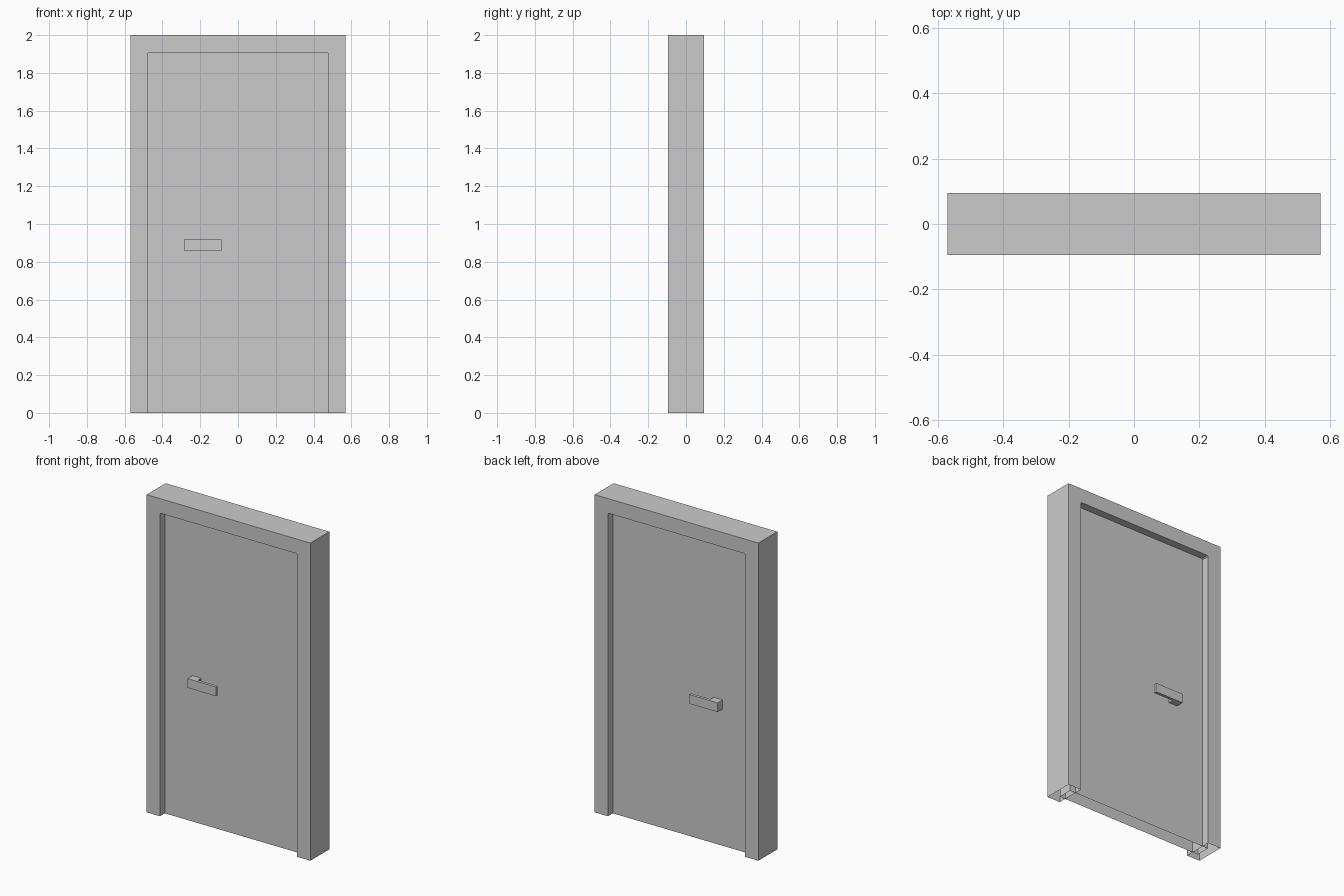
import bpy, bmesh

if "Cube" in bpy.data.objects:
    bpy.data.objects.remove(bpy.data.objects["Cube"])

DEPTH = 0.094      # half depth of the frame
SLAB = 0.045       # half thickness of the door slab


def prism(name, outline, axis, lo, hi, open_bottom=False):
    """Extrude a 2D outline along y (outline in x,z) or z (outline in x,y)."""
    bm = bmesh.new()
    place = (lambda a, b, t: (a, t, b)) if axis == 'y' else (lambda a, b, t: (a, b, t))
    face = bm.faces.new([bm.verts.new(place(a, b, lo)) for a, b in outline])
    ext = bmesh.ops.extrude_face_region(bm, geom=[face], use_keep_orig=True)
    verts = [g for g in ext['geom'] if isinstance(g, bmesh.types.BMVert)]
    offset = (0, hi - lo, 0) if axis == 'y' else (0, 0, hi - lo)
    bmesh.ops.translate(bm, verts=verts, vec=offset)
    bmesh.ops.recalc_face_normals(bm, faces=bm.faces)
    if open_bottom:
        floor = [f for f in bm.faces if all(abs(v.co.z) < 1e-5 for v in f.verts)]
        bmesh.ops.delete(bm, geom=floor, context='FACES_ONLY')
    mesh = bpy.data.meshes.new(name)
    bm.to_mesh(mesh)
    bm.free()
    obj = bpy.data.objects.new(name, mesh)
    bpy.context.collection.objects.link(obj)
    return obj


# Frame: inverted U with tiny chamfers in the upper inside corners
half = [(0.57, 2.0), (0.57, 0.0), (0.478, 0.0), (0.478, 1.902), (0.472, 1.908)]
frame = half + [(-x, z) for x, z in reversed(half)]
prism("door_frame", frame, 'y', -DEPTH, DEPTH, open_bottom=True)

# Door slab: let into the frame on both sides and at the top
slab = [(-0.517, 0), (0.517, 0), (0.517, 1.947), (-0.517, 1.947)]
prism("door_slab", slab, 'y', -SLAB, SLAB, open_bottom=True)

# Handles: L-shaped bars, one on each side of the door
for name, s in (("front_handle", -1), ("back_handle", 1)):
    bar = [(-0.286, s * SLAB), (-0.286, s * DEPTH), (-0.088, s * DEPTH),
           (-0.088, s * 0.076), (-0.225, s * 0.076), (-0.225, s * SLAB)]
    prism(name, bar, 'z', 0.86, 0.918)
